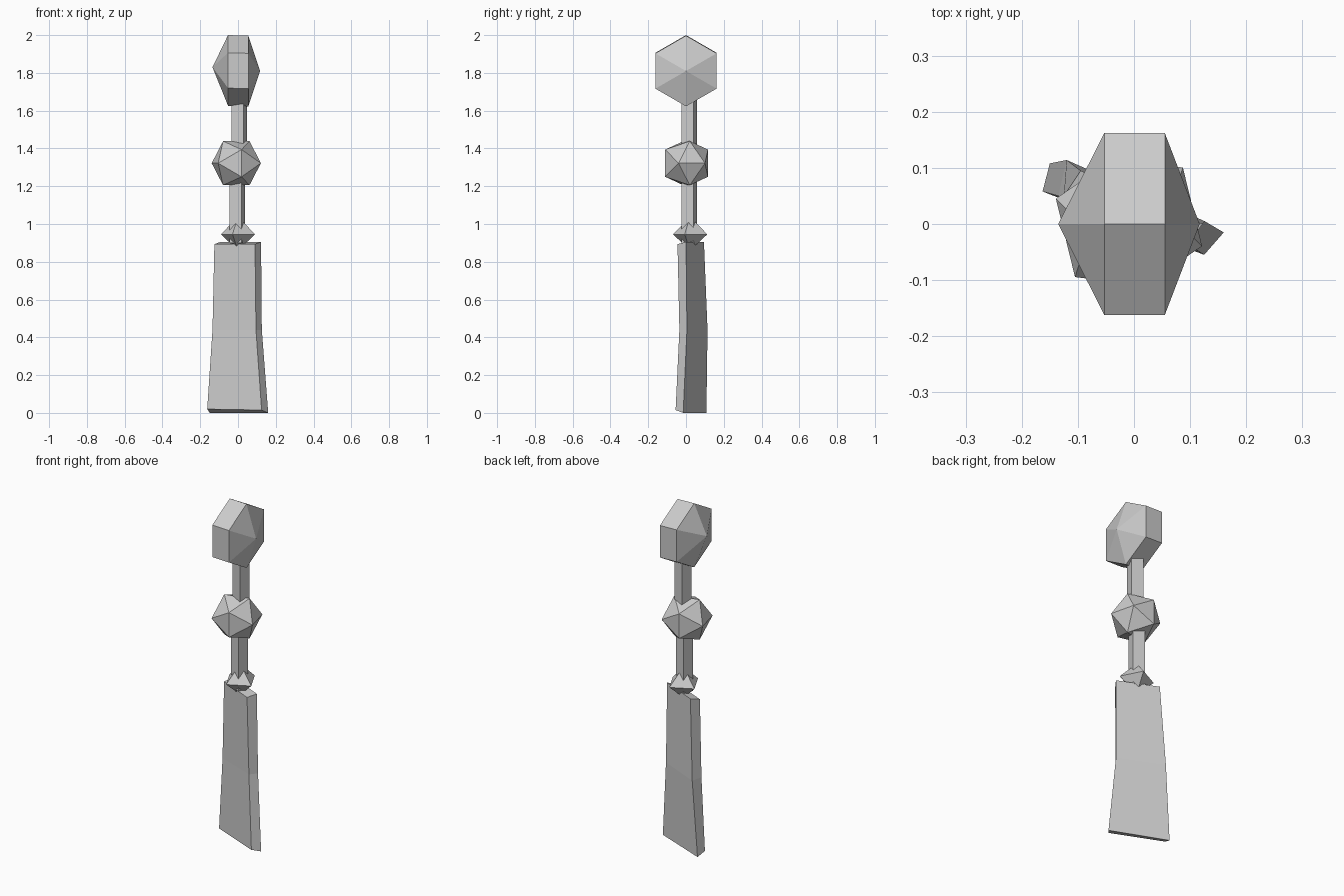
import bpy
import bmesh
from math import cos, sin, radians
from mathutils import Matrix, Vector

cube = bpy.data.objects.get("Cube")
if cube:
    bpy.data.objects.remove(cube, do_unlink=True)

grey = bpy.data.materials.new("plain_grey")
grey.use_nodes = True
colour = (0.6, 0.6, 0.6, 1.0)
grey.diffuse_color = colour
grey.node_tree.nodes["Principled BSDF"].inputs["Base Color"].default_value = colour

TWIST = -18  # the shaft, bead and collar share this turn about z


def finish(name, bm):
    """Turn a bmesh into a flat shaded object."""
    bmesh.ops.recalc_face_normals(bm, faces=bm.faces[:])
    mesh = bpy.data.meshes.new(name)
    bm.to_mesh(mesh)
    bm.free()
    mesh.materials.append(grey)
    obj = bpy.data.objects.new(name, mesh)
    bpy.context.collection.objects.link(obj)
    return obj


def loft(name, rings):
    """Skin a row of cross-sections; a ring of one point is an apex."""
    bm = bmesh.new()
    rows = [[bm.verts.new(point) for point in ring] for ring in rings]
    for low, high in zip(rows, rows[1:]):
        count = max(len(low), len(high))
        for i in range(count):
            j = (i + 1) % count
            if len(low) == 1:
                bm.faces.new((low[0], high[i], high[j]))
            elif len(high) == 1:
                bm.faces.new((low[i], low[j], high[0]))
            else:
                bm.faces.new((low[i], low[j], high[j], high[i]))
    for end in (rows[0], rows[-1]):
        if len(end) > 1:
            bm.faces.new(end)
    return finish(name, bm)


def ring_z(sides, radius, centre, turn):
    """Regular polygon lying flat around the z axis."""
    angles = [radians(turn + 360 * i / sides) for i in range(sides)]
    return [Vector(centre) + Vector((radius * cos(a), radius * sin(a), 0)) for a in angles]


def ring_x(sides, radius, centre):
    """Regular polygon facing along x, with one corner on top."""
    angles = [radians(360 * i / sides) for i in range(sides)]
    return [Vector(centre) + Vector((0, radius * sin(a), radius * cos(a))) for a in angles]


# Blade: a slightly bent tapering slab, three sections from bottom to top
blade_sections = [
    [(-0.163, 0.058, 0.02), (0.125, -0.055, 0.015), (0.16, -0.015, 0), (-0.15, 0.108, 0)],
    [(-0.135, 0.05, 0.44), (0.095, -0.035, 0.44), (0.126, 0.005, 0.44), (-0.12, 0.114, 0.44)],
    [(-0.125, 0.05, 0.893), (0.09, -0.045, 0.893), (0.122, 0, 0.905), (-0.095, 0.095, 0.905)],
]
loft("blade", blade_sections)

# Square shaft, in two lengths meeting inside the bead
for name, x, bottom, top in (("lower_shaft", -0.003, 0.9, 1.3), ("upper_shaft", 0.007, 1.33, 1.72)):
    loft(name, [ring_z(4, 0.046, (x, 0.018, z), 45 + TWIST) for z in (bottom, top)])

# Collar: eight sided double pyramid between blade and shaft
loft("collar", [
    [(0, 0.022, 0.86)],
    ring_z(4, 0.095, (0, 0.022, 0.945), TWIST),
    [(0, 0.022, 1.04)],
])

# Bead: a twenty sided ball with its axis along x
bm = bmesh.new()
bmesh.ops.create_icosphere(bm, subdivisions=1, radius=0.137)
axis_to_x = Matrix(((0, 0, 1), (1, 0, 0), (0, 1, 0))).to_4x4()
bm.transform(Matrix.Translation((-0.009, 0.003, 1.322))
             @ Matrix.Rotation(radians(TWIST), 4, "Z") @ axis_to_x)
finish("bead", bm)

# Pommel: a hexagonal prism with a shallow pyramid on each side
loft("pommel", [
    [(-0.135, 0, 1.83)],
    ring_x(6, 0.187, (-0.053, 0, 1.813)),
    ring_x(6, 0.187, (0.055, 0, 1.81)),
    [(0.117, 0, 1.81)],
])
